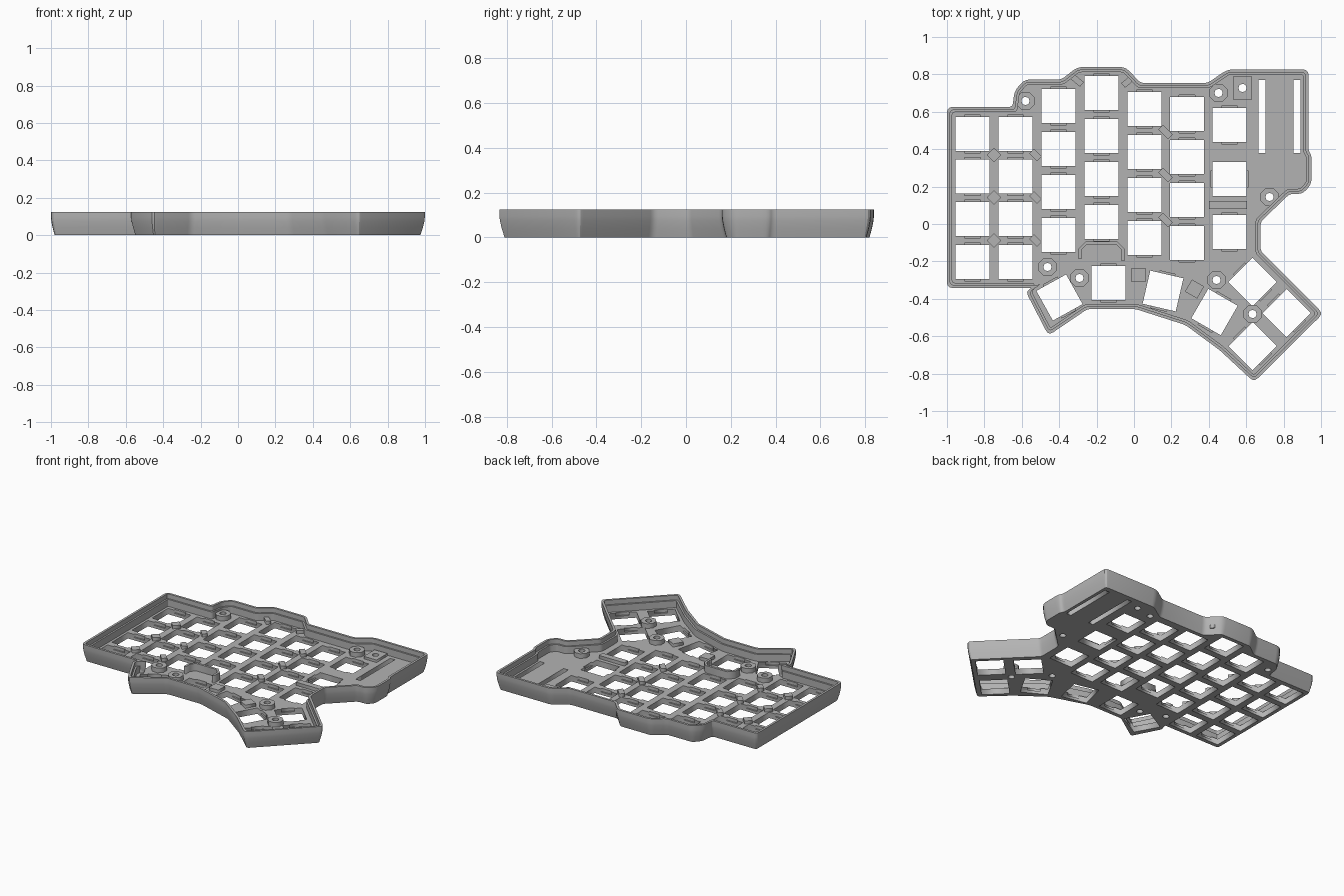
import bpy, bmesh, math
from mathutils import Vector

if "Cube" in bpy.data.objects:
    bpy.data.objects.remove(bpy.data.objects["Cube"])

# Plan units: 187 per model unit, y downwards, origin at (1134.5, 225)
U = 187.0
def P(x, y):
    return Vector(((x - 1134.5) / U, (225 - y) / U))

grey = bpy.data.materials.new("case_grey")
grey.diffuse_color = (0.45, 0.45, 0.45, 1)
grey.use_nodes = True
grey.node_tree.nodes["Principled BSDF"].inputs["Base Color"].default_value = grey.diffuse_color

OUTLINE = [P(*p) for p in [
    (947.5, 289), (947.5, 108), (1013, 108), (1015, 92), (1025, 80.5), (1062, 80.5),
    (1078, 68), (1126, 68), (1141, 84), (1208, 84), (1228, 70.5), (1309, 70.5),
    (1309, 152), (1312, 156), (1312, 185), (1303, 195), (1290, 195), (1261, 223),
    (1261, 252), (1323.5, 314.5), (1254.5, 383), (1220, 351), (1186, 326),
    (1136, 310), (1088, 310), (1049, 336.5), (1026, 292), (1042, 284), (1037, 289)]]

def offset_outline(d, steps=4):
    """Outline moved inward by d, with every corner rounded."""
    n = len(OUTLINE)
    pts, turns = [], []
    for i, p in enumerate(OUTLINE):
        a = (p - OUTLINE[i - 1]).normalized()
        b = (OUTLINE[(i + 1) % n] - p).normalized()
        na, nb = Vector((a.y, -a.x)), Vector((b.y, -b.x))
        m = (na + nb).normalized()
        pts.append(p + m * d * min(2.0, 1 / max(0.01, m.dot(na))))
        turns.append(a.x * b.y - a.y * b.x < 0)
    out = []
    for i, p in enumerate(pts):
        e0, e1 = pts[i - 1] - p, pts[(i + 1) % n] - p
        r = max(0.008, 0.03 - 0.6 * d) if turns[i] else 0.02
        a = p + e0.normalized() * min(r, 0.4 * e0.length)
        b = p + e1.normalized() * min(r, 0.4 * e1.length)
        for k in range(steps):
            t = k / (steps - 1)
            out.append(a * (1 - t) ** 2 + p * 2 * t * (1 - t) + b * t * t)
    return out

def loop(cx, cy, rot, shape):
    """Place a local shape (plan units, y up) at a plan position."""
    c, s = math.cos(math.radians(rot)), math.sin(math.radians(rot))
    o = P(cx, cy)
    return [o + Vector((x * c - y * s, x * s + y * c)) / U for x, y in shape]

def rect(w, h):
    w, h = w / 2, h / 2
    return [(-w, -h), (w, -h), (w, h), (-w, h)]

def ngon(r, n):
    return [(r * math.cos(2 * math.pi * (k + .5) / n),
             r * math.sin(2 * math.pi * (k + .5) / n)) for k in range(n)]

def notched(h=17, w=8, d=2):
    return [(-h, -h), (-w, -h), (-w, -h - d), (w, -h - d), (w, -h), (h, -h),
            (h, h), (w, h), (w, h + d), (-w, h + d), (-w, h), (-h, h)]

def plate(name, loops, z0, z1):
    """Flat solid from nested loops; inner loops become holes."""
    cu = bpy.data.curves.new(name, 'CURVE')
    cu.dimensions = '2D'
    cu.fill_mode = 'BOTH'
    cu.extrude = (z1 - z0) / 2
    for l in loops:
        sp = cu.splines.new('POLY')
        sp.points.add(len(l) - 1)
        for q, v in zip(sp.points, l):
            q.co = (v.x, v.y, 0, 1)
        sp.use_cyclic_u = True
    cu.materials.append(grey)
    ob = bpy.data.objects.new(name, cu)
    ob.location.z = (z0 + z1) / 2
    bpy.context.collection.objects.link(ob)
    bpy.ops.object.select_all(action='DESELECT')
    ob.select_set(True)
    bpy.context.view_layer.objects.active = ob
    bpy.ops.object.convert(target='MESH')
    return ob

# Key positions: straight columns, then the thumb fan
keys = [(x, y, 0) for x in (973, 1016) for y in (135, 177.5, 220, 263)]
for x, y0 in ((1059, 107), (1102, 94), (1145, 110), (1187.5, 115)):
    keys += [(x, y0 + 43 * k, 0) for k in range(4)]
keys += [(1230, 126, 0), (1230, 180, 90), (1230, 233, 0)]
keys += [(1060, 298.5, 29), (1109, 284, 0), (1163.5, 292, -13), (1215, 313, -30),
         (1253, 283, 45), (1287, 314, 45), (1253, 347, 45)]
bosses = [(1026, 102), (1219, 94), (1270, 198), (1048, 268),
          (1080, 279), (1217, 281), (1253, 315)]
BORE = ngon(4, 16)
bores = [loop(x, y, 0, BORE) for x, y in bosses + [(1243, 89)]]
slots = [loop(x, 117.5, 0, rect(7, 73)) for x in (1262.5, 1297.5)]

# Floor in two layers: plain openings below, clip notches above
INNER, MID, FLOOR = 0.028, 0.02, 0.042
inner = offset_outline(INNER)
plate("floor_lower", [inner] + bores + slots +
      [loop(*k, rect(34, 34)) for k in keys], 0, MID)
plate("floor_upper", [inner] + bores + slots +
      [loop(*k, notched()) for k in keys], MID, FLOOR)

# Perimeter wall: tapered outside, stepped lip inside
bm = bmesh.new()
rings = []
for d, z in ((INNER, 0), (0.02, 0), (0.009, 0.04), (0.002, 0.075), (0, 0.095), (0, 0.125),
             (0.016, 0.125), (0.016, 0.092), (INNER, 0.092)):
    rings.append([bm.verts.new((v.x, v.y, z)) for v in offset_outline(d)])
for a, b in zip(rings, rings[1:] + rings[:1]):
    for i in range(len(a)):
        j = (i + 1) % len(a)
        bm.faces.new((a[i], a[j], b[j], b[i]))
bmesh.ops.recalc_face_normals(bm, faces=bm.faces)
me = bpy.data.meshes.new("perimeter_wall")
bm.to_mesh(me)
bm.free()
me.materials.append(grey)
wall = bpy.data.objects.new("perimeter_wall", me)
bpy.context.collection.objects.link(wall)
bpy.ops.object.select_all(action='DESELECT')
wall.select_set(True)
bpy.context.view_layer.objects.active = wall
bpy.ops.object.shade_smooth_by_angle(angle=math.radians(30))

# Screw bosses
for i, (x, y) in enumerate(bosses):
    plate(f"screw_boss_{i}", [loop(x, y, 0, ngon(9.8, 8)), loop(x, y, 0, BORE)], FLOOR, 0.075)
plate("button_block", [loop(1243, 89, 0, rect(19, 23)), loop(1243, 89, 0, BORE)], FLOOR, 0.06)

# Support posts and bars on the floor: x, y, rotation, width, depth
posts = [(1139, 276, 0, 14, 14), (1195, 290, -30, 14, 14), (1228.5, 206, 0, 38, 8),
         (1077, 81, 50, 6, 14), (1129, 82, -50, 6, 14)]
for y in (156, 198.5, 241.5):
    posts += [(994.5, y, 45, 10, 10), (1036, y, 45, 7, 11)]
for y in (133, 176, 221):
    posts += [(1166, y, 45, 7, 14)]
for i, (x, y, r, w, h) in enumerate(posts):
    plate(f"support_post_{i}", [loop(x, y, r, rect(w, h))], FLOOR, 0.065)

# Raised bracket behind the thumb keys
plate("thumb_bracket", [[P(*p) for p in (
    (1079, 260), (1079, 250), (1086, 242.5), (1118, 242.5), (1125, 250), (1125, 262),
    (1122, 262), (1122, 251), (1117, 245.5), (1087, 245.5), (1082, 251), (1082, 260))]],
    FLOOR, 0.095)
